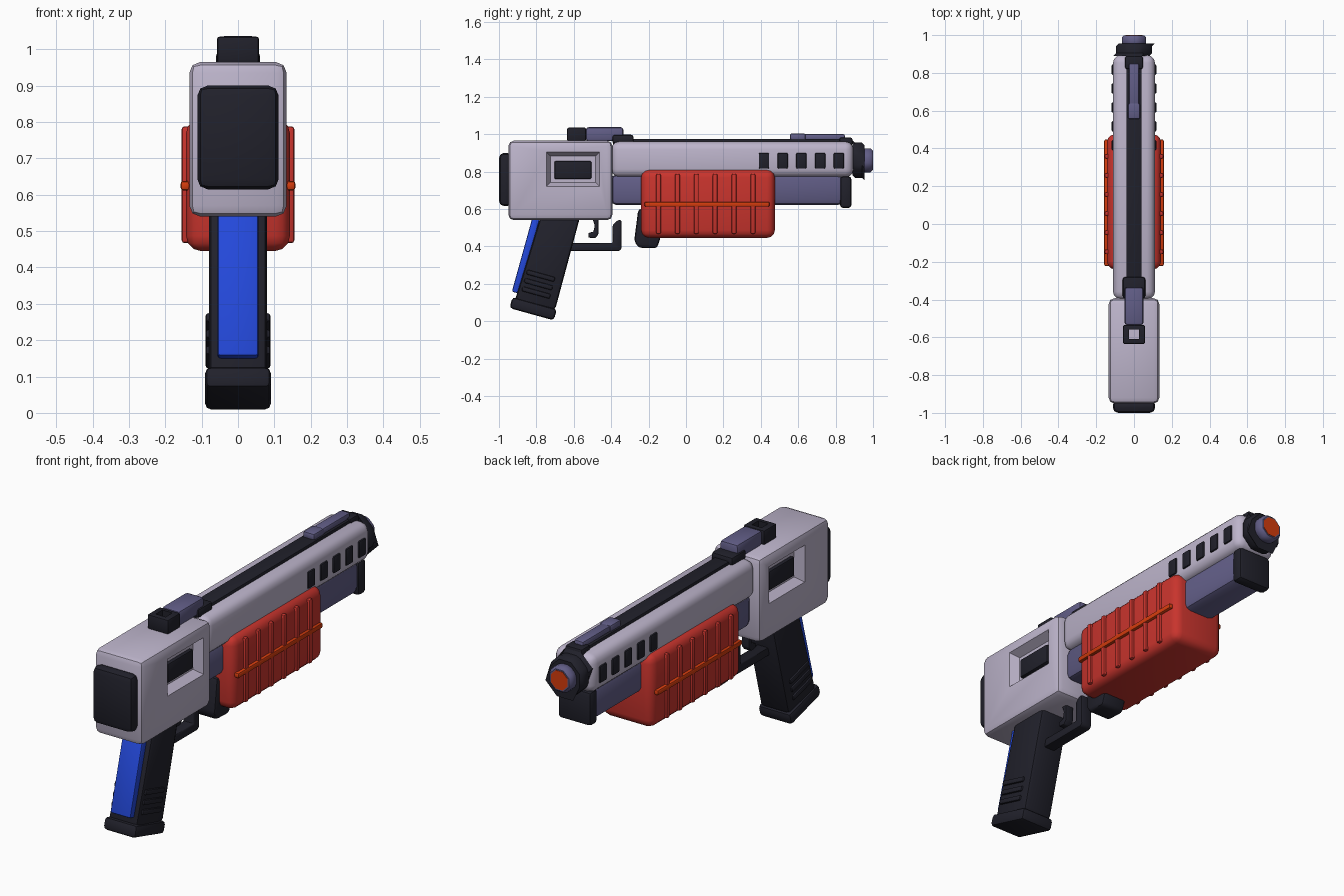
import bpy, bmesh, math
from mathutils import Matrix, Vector

if "Cube" in bpy.data.objects:
    bpy.data.objects.remove(bpy.data.objects["Cube"])


def mat(name, rgb):
    m = bpy.data.materials.new(name)
    m.diffuse_color = (*rgb, 1)
    m.use_nodes = True
    m.node_tree.nodes["Principled BSDF"].inputs["Base Color"].default_value = m.diffuse_color
    return m


LIGHT = mat("pale lavender", (0.51, 0.46, 0.60))
DARK = mat("charcoal", (0.015, 0.015, 0.024))
PURPLE = mat("slate purple", (0.12, 0.11, 0.24))
RED = mat("red", (0.58, 0.034, 0.026))
ORANGE = mat("orange", (0.66, 0.045, 0.004))
BLUE = mat("blue", (0.017, 0.065, 0.70))


def finish(name, bm, material, bevel=0.0, seg=2):
    if bevel:
        bmesh.ops.bevel(bm, geom=bm.edges[:], offset=bevel, segments=seg,
                        profile=0.5, affect='EDGES', clamp_overlap=True)
    bmesh.ops.recalc_face_normals(bm, faces=bm.faces[:])
    me = bpy.data.meshes.new(name)
    bm.to_mesh(me)
    bm.free()
    me.materials.append(material)
    ob = bpy.data.objects.new(name, me)
    bpy.context.collection.objects.link(ob)
    return ob


def box(name, x, y, z, material, bevel=0.01, seg=2, tilt=0.0):
    """Box from (min, max) ranges, optionally tilted about x at its centre."""
    bm = bmesh.new()
    bmesh.ops.create_cube(bm, size=1)
    for v in bm.verts:
        v.co = Vector((v.co.x * (x[1] - x[0]), v.co.y * (y[1] - y[0]), v.co.z * (z[1] - z[0])))
    centre = Vector((sum(x) / 2, sum(y) / 2, sum(z) / 2))
    bm.transform(Matrix.Translation(centre) @ Matrix.Rotation(tilt, 4, 'X'))
    return finish(name, bm, material, bevel, seg)


def prism(name, half, pts, material, bevel=0.01, seg=2):
    """Side profile of (y, z) points extruded to both sides of x = 0."""
    bm = bmesh.new()
    face = bm.faces.new([bm.verts.new((-half, y, z)) for y, z in pts])
    ext = bmesh.ops.extrude_face_region(bm, geom=[face])
    bmesh.ops.translate(bm, vec=(2 * half, 0, 0),
                        verts=[g for g in ext["geom"] if isinstance(g, bmesh.types.BMVert)])
    return finish(name, bm, material, bevel, seg)


def octagon(name, radius, y0, y1, z, material, bevel=0.0):
    bm = bmesh.new()
    r = radius / math.cos(math.pi / 8)
    bmesh.ops.create_cone(bm, cap_ends=True, segments=8, radius1=r, radius2=r, depth=y1 - y0)
    bm.transform(Matrix.Translation((0, (y0 + y1) / 2, z)) @ Matrix.Rotation(-math.pi / 2, 4, 'X')
                 @ Matrix.Rotation(math.pi / 8, 4, 'Z'))
    return finish(name, bm, material, bevel, 1)


def cut(target, cutter):
    mod = target.modifiers.new("cut", 'BOOLEAN')
    mod.operation, mod.solver, mod.object = 'DIFFERENCE', 'EXACT', cutter
    bpy.context.view_layer.objects.active = target
    bpy.ops.object.modifier_apply(modifier=mod.name)
    cutter.hide_render = True
    cutter.hide_set(True)


def sym(w):
    return (-w, w)


# Receiver with a sloped window recess on each side
receiver = box("receiver", sym(0.134), (-0.95, -0.393), (0.54, 0.965), LIGHT, 0.03)
for s in (-1, 1):
    bm = bmesh.new()
    bmesh.ops.create_cube(bm, size=2)
    for v in bm.verts:
        outer = v.co.x * s > 0
        hy, hz = (0.15, 0.10) if outer else (0.12, 0.07)
        v.co = Vector((s * (0.15 if outer else 0.09), -0.604 + v.co.y * hy, 0.812 + v.co.z * hz))
    cut(receiver, finish("window_cutter", bm, LIGHT))
    box("window_block", sorted((s * 0.07, s * 0.108)), (-0.704, -0.505), (0.76, 0.856), DARK, 0.008)
box("rear_cap", sym(0.112), (-1.0, -0.93), (0.615, 0.90), DARK, 0.028)

# Barrel shroud, vents and top rail
box("barrel_shroud", sym(0.111), (-0.40, 0.895), (0.77, 0.96), LIGHT, 0.042, 3)
for i in range(5):
    y = 0.417 + i * 0.1
    for s in (-1, 1):
        box("vent", sorted((s * 0.09, s * 0.119)), (y - 0.028, y + 0.028), (0.815, 0.90), DARK, 0.008)
box("top_rail", sym(0.041), (-0.39, 0.88), (0.93, 0.975), DARK, 0.008)
box("front_sight_base", sym(0.047), (0.82, 0.89), (0.94, 0.982), DARK, 0.01)
box("front_sight_step", sym(0.032), (0.555, 0.64), (0.965, 1.003), PURPLE, 0.01)
box("front_sight", sym(0.027), (0.61, 0.85), (0.965, 1.0), PURPLE, 0.01)

# Rear sight with an open square ring
box("rear_sight_base", sym(0.06), (-0.395, -0.28), (0.95, 0.997), DARK, 0.014)
box("rear_sight", sym(0.05), (-0.535, -0.335), (0.962, 1.037), PURPLE, 0.014)
ring = box("rear_sight_ring", sym(0.058), (-0.635, -0.535), (0.962, 1.035), DARK, 0.008)
cut(ring, box("ring_cutter", sym(0.027), (-0.61, -0.558), (0.9, 1.1), DARK, 0))

# Muzzle
octagon("muzzle_collar", 0.094, 0.89, 0.955, 0.86, DARK, 0.014)
octagon("muzzle_tip", 0.064, 0.94, 0.999, 0.86, PURPLE, 0.012)
octagon("muzzle_plug", 0.046, 0.99, 1.001, 0.86, ORANGE)

# Lower tube
box("lower_tube", sym(0.085), (-0.40, 0.84), (0.62, 0.785), PURPLE, 0.03)
box("lower_tube_cap", sym(0.092), (0.823, 0.885), (0.605, 0.775), DARK, 0.018)

# Pump grip with ribs and side strips
box("pump", sym(0.143), (-0.24, 0.475), (0.445, 0.81), RED, 0.042, 3)
for s in (-1, 1):
    for i in range(6):
        y = -0.147 + i * 0.101
        box("pump_rib", sorted((s * 0.13, s * 0.155)), (y - 0.013, y + 0.013), (0.467, 0.788), RED, 0.008)
    box("pump_strip", sorted((s * 0.13, s * 0.158)), (-0.222, 0.447), (0.612, 0.638), ORANGE, 0.008)
prism("pump_stop", 0.065, [(-0.255, 0.60), (-0.277, 0.43), (-0.255, 0.393), (-0.155, 0.39),
                           (-0.135, 0.45), (-0.12, 0.60)], DARK, 0.016)

# Slanted handle
TILT = math.radians(-15.5)
prism("handle", 0.08, [(-0.775, 0.57), (-0.563, 0.57), (-0.70, 0.06), (-0.918, 0.10)], DARK, 0.018)
box("handle_back_plate", sym(0.056), (-0.877, -0.837), (0.145, 0.555), BLUE, 0.008, 2, TILT)
box("handle_base", sym(0.091), (-0.94, -0.694), (0.036, 0.098), DARK, 0.018, 2, TILT)
for i in range(3):
    y, z = -0.777 - i * 0.012, 0.243 - i * 0.045
    box("handle_ridge", sym(0.089), (y - 0.078, y + 0.078), (z - 0.013, z + 0.013), DARK, 0.008, 2, TILT)

# Trigger and guard
prism("trigger_guard", 0.03, [(-0.62, 0.375), (-0.357, 0.375), (-0.345, 0.387), (-0.345, 0.54),
                              (-0.365, 0.54), (-0.392, 0.515), (-0.392, 0.418), (-0.62, 0.418)], DARK, 0.007)
prism("trigger", 0.022, [(-0.503, 0.56), (-0.468, 0.56), (-0.468, 0.465), (-0.485, 0.443),
                         (-0.522, 0.447), (-0.522, 0.472), (-0.495, 0.478), (-0.488, 0.51)], DARK, 0.006)

# Smooth the rounded edges, keep hard ones
for ob in bpy.data.objects:
    if not ob.hide_render:
        bpy.ops.object.select_all(action='DESELECT')
        ob.select_set(True)
        bpy.context.view_layer.objects.active = ob
        bpy.ops.object.shade_smooth_by_angle(angle=math.radians(40))
